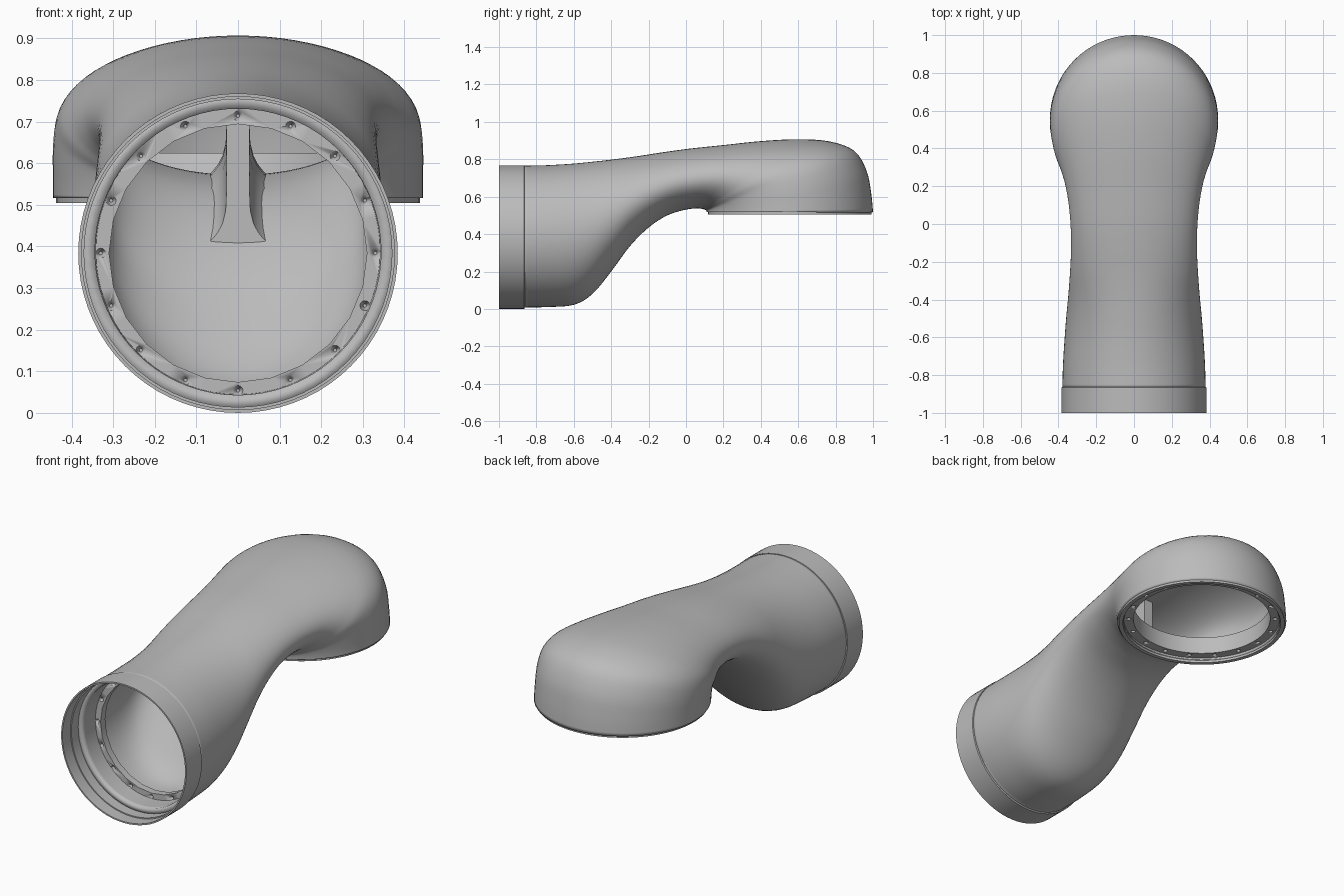
import bpy, bmesh, math
from mathutils import Vector, Matrix

if "Cube" in bpy.data.objects:
    bpy.data.objects.remove(bpy.data.objects["Cube"])

grey = bpy.data.materials.new("duct grey")
grey.use_nodes = True
grey.diffuse_color = (0.5, 0.5, 0.5, 1)
grey.node_tree.nodes["Principled BSDF"].inputs["Base Color"].default_value = (0.5, 0.5, 0.5, 1)


def finish(name, bm, angle=35):
    mesh = bpy.data.meshes.new(name)
    bm.to_mesh(mesh)
    bm.free()
    mesh.materials.append(grey)
    ob = bpy.data.objects.new(name, mesh)
    bpy.context.collection.objects.link(ob)
    bpy.ops.object.select_all(action="DESELECT")
    ob.select_set(True)
    bpy.context.view_layer.objects.active = ob
    bpy.ops.object.shade_smooth_by_angle(angle=math.radians(angle))
    return ob


def bridge(bm, rings, closed):
    n = len(rings[0])
    pairs = list(zip(rings, rings[1:]))
    if closed:
        pairs.append((rings[-1], rings[0]))
    for a, b in pairs:
        for j in range(n):
            k = (j + 1) % n
            bm.faces.new((a[j], b[j], b[k], a[k]))


def ring_part(name, profile, place, segments):
    """Turn a closed (radius, height) profile round an axis."""
    bm = bmesh.new()
    rings = []
    for r, h in profile:
        angles = [math.tau * j / segments for j in range(segments)]
        rings.append([bm.verts.new(place @ Vector((r * math.cos(a), r * math.sin(a), h)))
                      for a in angles])
    bridge(bm, rings, True)
    bmesh.ops.recalc_face_normals(bm, faces=bm.faces)
    return finish(name, bm)


def drill(flange, place, count, radius, height):
    """Countersink a circle of bolt holes into the flange face."""
    bm = bmesh.new()
    for i in range(count):
        a = math.tau * i / count
        spot = Matrix.Translation((radius * math.cos(a), radius * math.sin(a), height))
        bmesh.ops.create_cone(bm, cap_ends=True, segments=12, radius1=0.016,
                              radius2=0.004, depth=0.03, matrix=place @ spot)
    cutter = finish(flange.name + "_hole_cutter", bm)
    cutter.hide_render = True
    cutter.hide_set(True)
    cut = flange.modifiers.new("bolt holes", "BOOLEAN")
    cut.operation = "DIFFERENCE"
    cut.object = cutter


# Local z runs into each opening
inlet = Matrix.Translation((0, -1, 0.384)) @ Matrix.Rotation(-math.pi / 2, 4, "X")
outlet = Matrix.Translation((0, 0.555, 0.505))

# Duct body: top y, top z, bottom y, bottom z, half width
stations = [Vector(s) for s in (
    (-.87, .766, -.87, .008, .379), (-.75, .768, -.74, .01, .376),
    (-.6, .777, -.6, .022, .367), (-.47, .79, -.5, .08, .358),
    (-.36, .803, -.4, .2, .348), (-.25, .818, -.3, .335, .34),
    (-.12, .838, -.2, .435, .334), (.02, .857, -.1, .5, .334),
    (.2, .876, 0, .531, .345), (.4, .897, .06, .537, .367),
    (.6, .907, .09, .534, .398), (.77, .895, .104, .529, .427),
    (.9, .845, .109, .525, .44), (.965, .74, .11, .522, .445),
    (.99, .62, .11, .519, .445), (1, .517, .11, .517, .445))]


def smooth(points, steps):
    """Catmull-Rom interpolation through the stations."""
    out = []
    ext = [points[0]] + points + [points[-1]]
    for p, a, b, q in zip(ext, ext[1:], ext[2:], ext[3:]):
        for s in range(steps):
            t = s / steps
            out.append(a + (b - p) * (t / 2) + (2 * p - 5 * a + 4 * b - q) * (t * t / 2)
                       + (3 * a - p - 3 * b + q) * (t ** 3 / 2))
    return out + [points[-1]]


bm = bmesh.new()
rings = []
for ty, tz, by, bz, w in smooth(stations, 4):
    top, low = Vector((0, ty, tz)), Vector((0, by, bz))
    mid, up = (top + low) / 2, (top - low) / 2
    rings.append([bm.verts.new(mid + up * math.sin(a) + Vector((w * math.cos(a), 0, 0)))
                  for a in (math.tau * j / 72 for j in range(72))])
bridge(bm, rings, False)
body = finish("duct_body", bm, 60)
shell = body.modifiers.new("wall", "SOLIDIFY")
shell.thickness = 0.035
shell.offset = -1

# Inlet collar with stepped bore
ring_part("inlet_collar", [(.384, 0), (.384, .135), (.377, .138), (.377, .15), (.355, .2),
                           (.355, .19), (.364, .19), (.364, .14), (.37, .14), (.37, .07),
                           (.376, .07), (.376, 0)], inlet, 72)

# Inlet bolt flange
flange = ring_part("inlet_flange", [(.362, .24), (.362, .28), (.31, .28), (.31, .24)], inlet, 24)
drill(flange, inlet, 16, .33, .245)

# Outlet lip
ring_part("outlet_lip", [(.437, 0), (.437, .03), (.415, .03), (.415, 0)], outlet, 72)

# Outlet bolt flange
flange = ring_part("outlet_flange", [(.425, .025), (.425, .05), (.395, .12), (.36, .12),
                                     (.36, .025)], outlet, 72)
drill(flange, outlet, 18, .385, .03)

# Central fin joining floor and ceiling, flared at its foot
bm = bmesh.new()
rows = []
floor = [(-.28, .405, .8), (-.2, .465, .81), (-.1, .53, .825), (0, .562, .84), (.12, .568, .855)]
for h in (0, .006, .015, .03, .05, .08, .12, 1):
    half = .028 + .047 * max(0, 1 - h / .12) ** 3
    line = [(y, min(low + h, high)) for y, low, high in floor]
    rows.append([bm.verts.new((half, y, z)) for y, z in line]
                + [bm.verts.new((-half, y, z)) for y, z in reversed(line)])
bridge(bm, rows, False)
bm.faces.new(rows[0])
bm.faces.new(rows[-1])
bmesh.ops.recalc_face_normals(bm, faces=bm.faces)
finish("centre_fin", bm)
